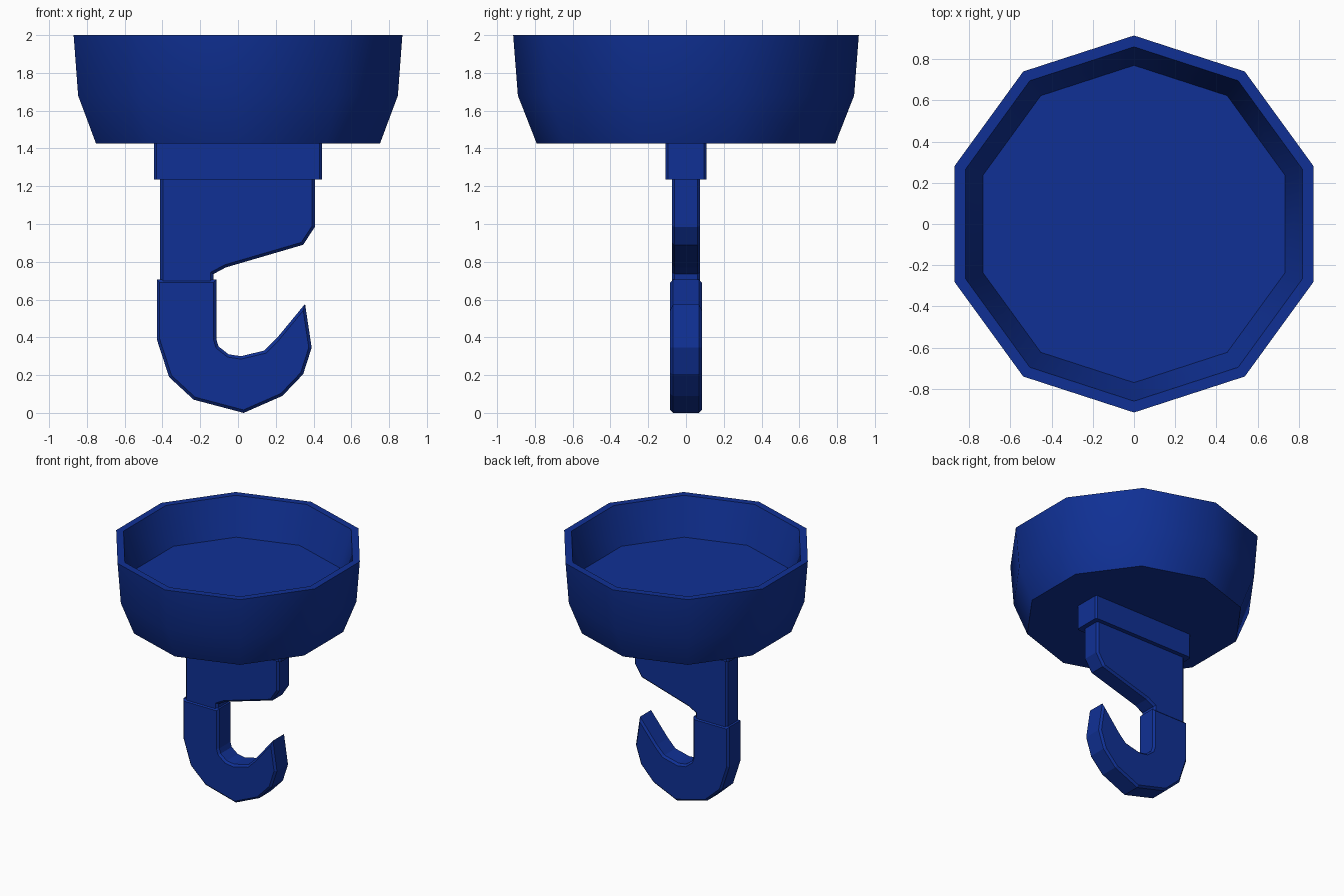
import bpy, bmesh, math

if "Cube" in bpy.data.objects:
    bpy.data.objects.remove(bpy.data.objects["Cube"])

blue = bpy.data.materials.new("blue")
blue.diffuse_color = (0.005, 0.03, 0.3, 1)
blue.use_nodes = True
blue.node_tree.nodes["Principled BSDF"].inputs["Base Color"].default_value = blue.diffuse_color


def finish(name, bm, smooth=False):
    bmesh.ops.recalc_face_normals(bm, faces=bm.faces[:])
    me = bpy.data.meshes.new(name)
    bm.to_mesh(me)
    bm.free()
    me.materials.append(blue)
    ob = bpy.data.objects.new(name, me)
    bpy.context.collection.objects.link(ob)
    if smooth:
        bpy.ops.object.select_all(action='DESELECT')
        ob.select_set(True)
        bpy.context.view_layer.objects.active = ob
        bpy.ops.object.shade_smooth_by_angle(angle=math.radians(40))
    return ob


def plate(name, profile, half, chamfer):
    """Extrude an x-z outline along y and chamfer both outline rims."""
    bm = bmesh.new()
    rings = [[bm.verts.new((x, y, z)) for x, z in profile] for y in (-half, half)]
    caps = [bm.faces.new(r) for r in rings]
    n = len(profile)
    for i in range(n):
        j = (i + 1) % n
        bm.faces.new((rings[0][i], rings[0][j], rings[1][j], rings[1][i]))
    bmesh.ops.recalc_face_normals(bm, faces=bm.faces[:])
    rim = [e for f in caps for e in f.edges]
    bmesh.ops.bevel(bm, geom=rim, offset=chamfer, segments=1, affect='EDGES')
    return finish(name, bm)


# Ten-sided cup: outer wall from the base, over the rim, down to the floor
SIDES = 10
bm = bmesh.new()
rings = []
for r, z in [(0.79, 1.425), (0.89, 1.68), (0.915, 2.0), (0.86, 2.0), (0.77, 1.71)]:
    rings.append([bm.verts.new((r * math.sin(math.tau * k / SIDES),
                                r * math.cos(math.tau * k / SIDES), z))
                  for k in range(SIDES)])
for a, b in zip(rings, rings[1:]):
    for k in range(SIDES):
        m = (k + 1) % SIDES
        bm.faces.new((a[k], a[m], b[m], b[k]))
bm.faces.new(rings[0])
bm.faces.new(rings[-1])
finish("cup", bm, smooth=True)

# Collar block under the cup, with chamfered upright edges
bm = bmesh.new()
bmesh.ops.create_cube(bm, size=1)
for v in bm.verts:
    v.co = (v.co.x * 0.89, v.co.y * 0.216, 1.333 + v.co.z * 0.195)
upright = [e for e in bm.edges if abs(e.verts[0].co.z - e.verts[1].co.z) > 0.1]
bmesh.ops.bevel(bm, geom=upright, offset=0.013, segments=1, affect='EDGES')
finish("collar", bm)

# Neck plate with sloping underside
plate("neck", [(-0.412, 1.26), (-0.412, 0.68), (-0.13, 0.68), (-0.13, 0.735),
               (-0.065, 0.77), (0.345, 0.89), (0.407, 0.985), (0.407, 1.26)],
      0.075, 0.015)

# Hook: outer curve down and round to the tip, inner curve back
plate("hook", [(-0.43, 0.705), (-0.43, 0.39), (-0.365, 0.19), (-0.235, 0.07),
               (0.03, 0.0), (0.235, 0.09), (0.345, 0.205), (0.39, 0.345),
               (0.355, 0.577), (0.205, 0.395), (0.14, 0.33), (0.015, 0.30),
               (-0.05, 0.31), (-0.103, 0.352), (-0.115, 0.39), (-0.115, 0.705)],
      0.084, 0.015)
